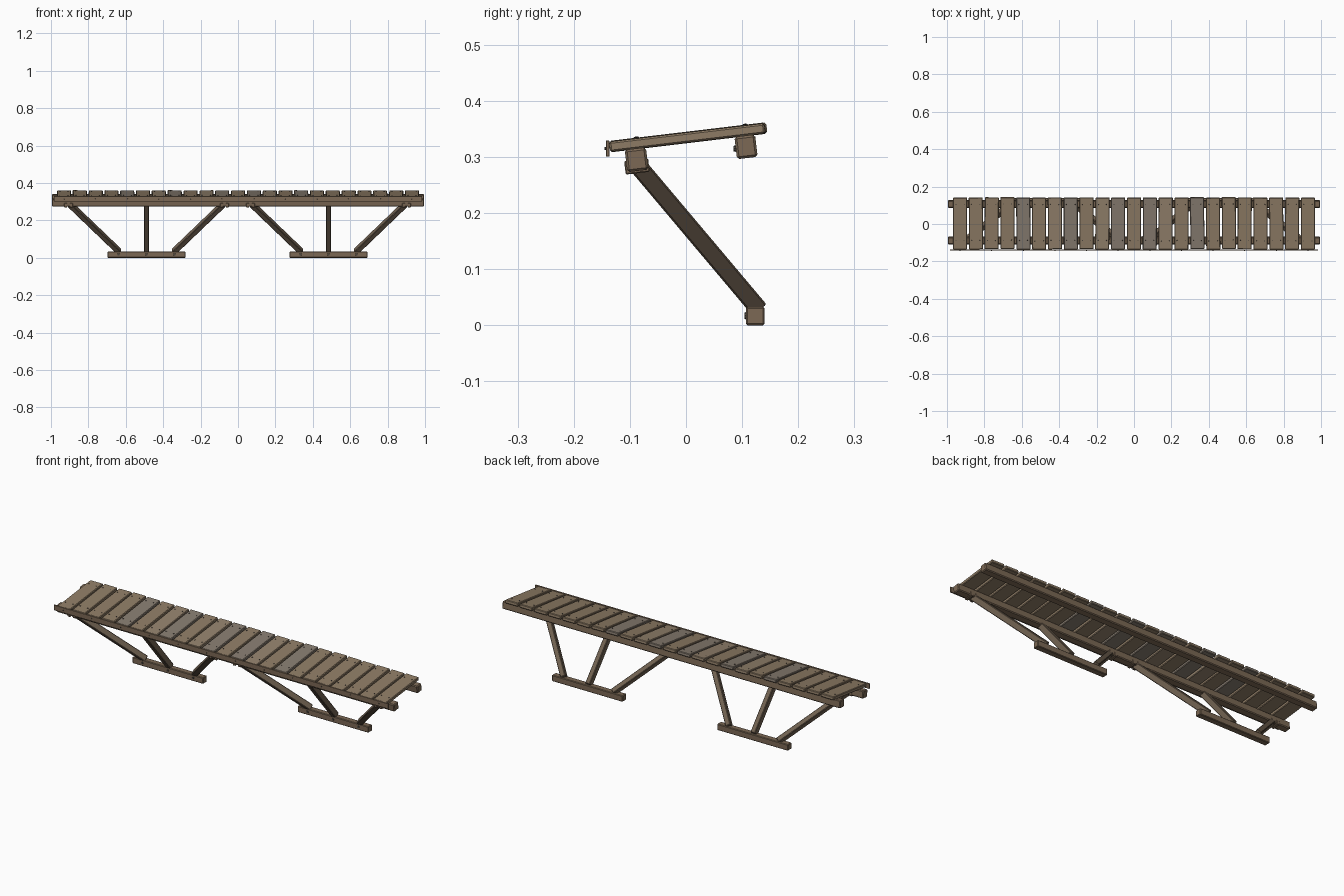
import bpy, bmesh, math, random
from mathutils import Matrix, Vector

if "Cube" in bpy.data.objects:
    bpy.data.objects.remove(bpy.data.objects["Cube"])

random.seed(4)
TILT = math.atan(0.119)                      # slope of the deck, rising to the back
TILT_M = Matrix.Rotation(TILT, 3, 'X')


def material(name, rgb):
    m = bpy.data.materials.new(name)
    m.diffuse_color = (*rgb, 1)
    m.use_nodes = True
    m.node_tree.nodes["Principled BSDF"].inputs["Base Color"].default_value = m.diffuse_color
    return m


PLANKS = [material("plank_brown", (0.27, 0.20, 0.13)),
          material("plank_tan", (0.29, 0.22, 0.15)),
          material("plank_grey", (0.24, 0.20, 0.16))]
BEAM = material("beam_wood", (0.20, 0.14, 0.09))
STRUT = material("strut_wood", (0.17, 0.125, 0.085))
IRON = material("iron", (0.07, 0.06, 0.05))


def finish(bm, name, mat):
    me = bpy.data.meshes.new(name)
    bm.to_mesh(me)
    bm.free()
    me.materials.append(mat)
    ob = bpy.data.objects.new(name, me)
    bpy.context.collection.objects.link(ob)
    return ob


def timber(name, centre, size, mat, rot=Matrix.Identity(3), chamfer=0.003):
    """Chamfered rectangular timber."""
    bm = bmesh.new()
    bmesh.ops.create_cube(bm, size=1)
    bmesh.ops.scale(bm, vec=size, verts=bm.verts)
    if chamfer:
        bmesh.ops.bevel(bm, geom=bm.edges[:], offset=chamfer, segments=1, affect='EDGES')
    bm.transform(Matrix.Translation(centre) @ rot.to_4x4())
    return finish(bm, name, mat)


def strut(name, a, b, width, depth):
    """Timber running from a to b, kept square to the x axis."""
    a, b = Vector(a), Vector(b)
    d = (b - a).normalized()
    v = d.cross(Vector((1, 0, 0))).normalized()
    u = v.cross(d)
    rot = Matrix((u, v, d)).transposed()
    return timber(name, (a + b) / 2, (width, depth, (b - a).length), STRUT, rot)


def studs(name, points, radius, height, rot):
    """Low round nail or bolt heads, joined in one mesh."""
    bm = bmesh.new()
    for p in points:
        bmesh.ops.create_cone(bm, cap_ends=True, segments=8, radius1=radius,
                              radius2=radius * 0.8, depth=height,
                              matrix=Matrix.Translation(p) @ rot.to_4x4())
    return finish(bm, name, IRON)


FACE_FRONT = Matrix.Rotation(math.pi / 2, 3, 'X')

# Long beams under the deck
timber("front_beam", (0, -0.088, 0.295), (1.99, 0.038, 0.040), BEAM, TILT_M, 0.004)
timber("back_beam", (0, 0.107, 0.318), (1.99, 0.037, 0.040), BEAM, TILT_M, 0.004)

# Deck planks with slight irregularity
nails = []
for i in range(23):
    x = -0.93 + i * 1.86 / 22
    y = 0.004 + random.uniform(-0.002, 0.002)
    z = 0.335 + random.uniform(-0.001, 0.001)
    rot = (Matrix.Rotation(random.uniform(-0.01, 0.01), 3, 'Z') @ TILT_M
           @ Matrix.Rotation(random.uniform(-0.015, 0.015), 3, 'Y'))
    timber("plank_%02d" % (i + 1), (x, y, z), (0.075, 0.278, 0.018),
           random.choices(PLANKS, (5, 4, 3))[0], rot)
    for dx in (-0.022, 0.022):
        for dy in (-0.092, 0.103):
            nails.append(Vector((x, y, z)) + rot @ Vector((dx, dy, 0.0095)))
studs("plank_nails", nails, 0.003, 0.003, TILT_M)

# Thin edge board along the front
timber("front_edge_board", (0, -0.1395, 0.315), (1.97, 0.007, 0.028), BEAM, chamfer=0.001)
studs("edge_board_nails", [(-0.93 + i * 0.1691, -0.1435, 0.315) for i in range(12)],
      0.003, 0.003, FACE_FRONT)

# Bolts on the inside of the back beam
studs("back_beam_bolts", [(x, 0.087, 0.315) for x in (-0.9, -0.49, -0.08, 0.08, 0.49, 0.9)],
      0.006, 0.005, FACE_FRONT)

# Two leaning supports: foot rail, three fanned struts, collars and bolts
for side, cx in (("left", -0.489), ("right", 0.484)):
    timber(side + "_foot_rail", (cx, 0.1235, 0.0165), (0.417, 0.033, 0.033), BEAM)
    for part, top, foot in (("outer_a", -0.41, -0.145), ("middle", 0, 0), ("outer_b", 0.41, 0.145)):
        strut("%s_%s_strut" % (side, part), (cx + foot, 0.127, 0.032),
              (cx + top, -0.087, 0.286), 0.027, 0.032)
    for k, dx in enumerate((-0.432, -0.402, 0.402, 0.432)):
        timber("%s_collar_%d" % (side, k + 1), (cx + dx, -0.0875, 0.283),
               (0.016, 0.043, 0.024), BEAM, TILT_M, 0.002)
    studs(side + "_foot_bolts", [(cx + dx, 0.1065, 0.017) for dx in (-0.15, 0, 0.15)],
          0.007, 0.005, FACE_FRONT)
